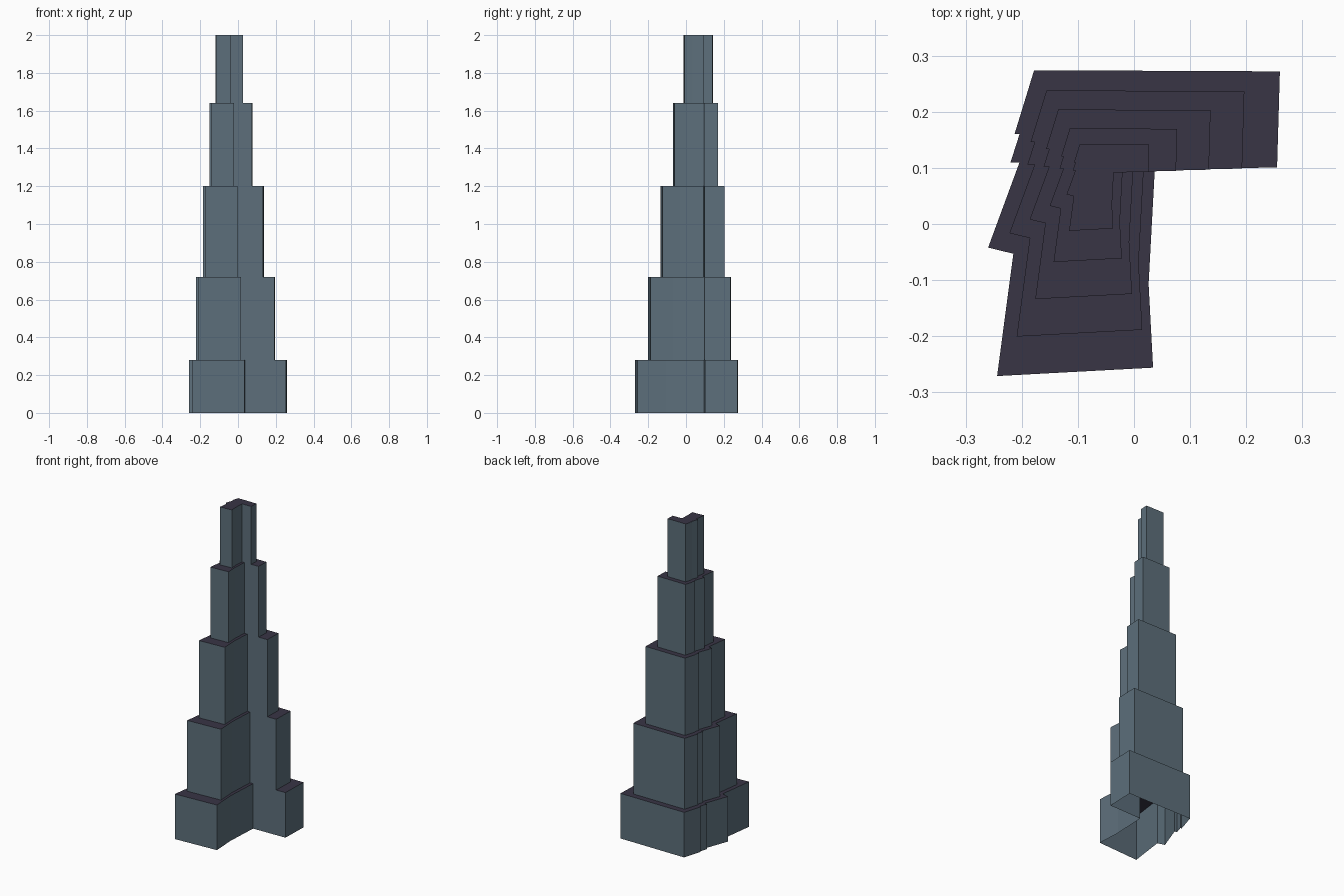
import bpy
import bmesh

cube = bpy.data.objects.get("Cube")
if cube:
    bpy.data.objects.remove(cube, do_unlink=True)


def make_material(name, rgb):
    mat = bpy.data.materials.new(name)
    mat.use_nodes = True
    color = (*rgb, 1.0)
    mat.diffuse_color = color
    mat.node_tree.nodes["Principled BSDF"].inputs["Base Color"].default_value = color
    return mat


wall_mat = make_material("blue grey wall", (0.11, 0.16, 0.20))
roof_mat = make_material("dark roof", (0.04, 0.035, 0.06))

# L-shaped footprint of the lowest tier, counter-clockwise
FOOTPRINT = [
    (-0.244, -0.271), (0.034, -0.256), (0.026, -0.107), (0.037, 0.096),
    (0.255, 0.101), (0.26, 0.272), (-0.178, 0.274), (-0.213, 0.16),
    (-0.204, 0.16), (-0.22, 0.11), (-0.204, 0.11), (-0.26, -0.042),
    (-0.215, -0.053),
]
CENTRE = (-0.065, 0.09)  # the tiers shrink towards this point


def make_tier(name, scale, bottom, top):
    """Walls and roof of one tier, open underneath."""
    bm = bmesh.new()
    plan = [tuple(c + (v - c) * scale for v, c in zip(p, CENTRE)) for p in FOOTPRINT]
    low = [bm.verts.new((x, y, bottom)) for x, y in plan]
    high = [bm.verts.new((x, y, top)) for x, y in plan]
    for i in range(len(plan)):
        j = (i + 1) % len(plan)
        bm.faces.new((low[i], low[j], high[j], high[i]))
    roof = bm.faces.new(high)
    roof.material_index = 1
    bm.normal_update()
    mesh = bpy.data.meshes.new(name)
    bm.to_mesh(mesh)
    bm.free()
    mesh.materials.append(wall_mat)
    mesh.materials.append(roof_mat)
    obj = bpy.data.objects.new(name, mesh)
    bpy.context.collection.objects.link(obj)


# Five stepped tiers: name, plan scale, roof height
TIERS = [
    ("base_tier", 1.0, 0.28),
    ("lower_tier", 0.805, 0.72),
    ("middle_tier", 0.62, 1.2),
    ("upper_tier", 0.437, 1.64),
    ("top_tier", 0.283, 2.0),
]
floor = 0.0
for name, scale, top in TIERS:
    make_tier(name, scale, floor, top)
    floor = top
